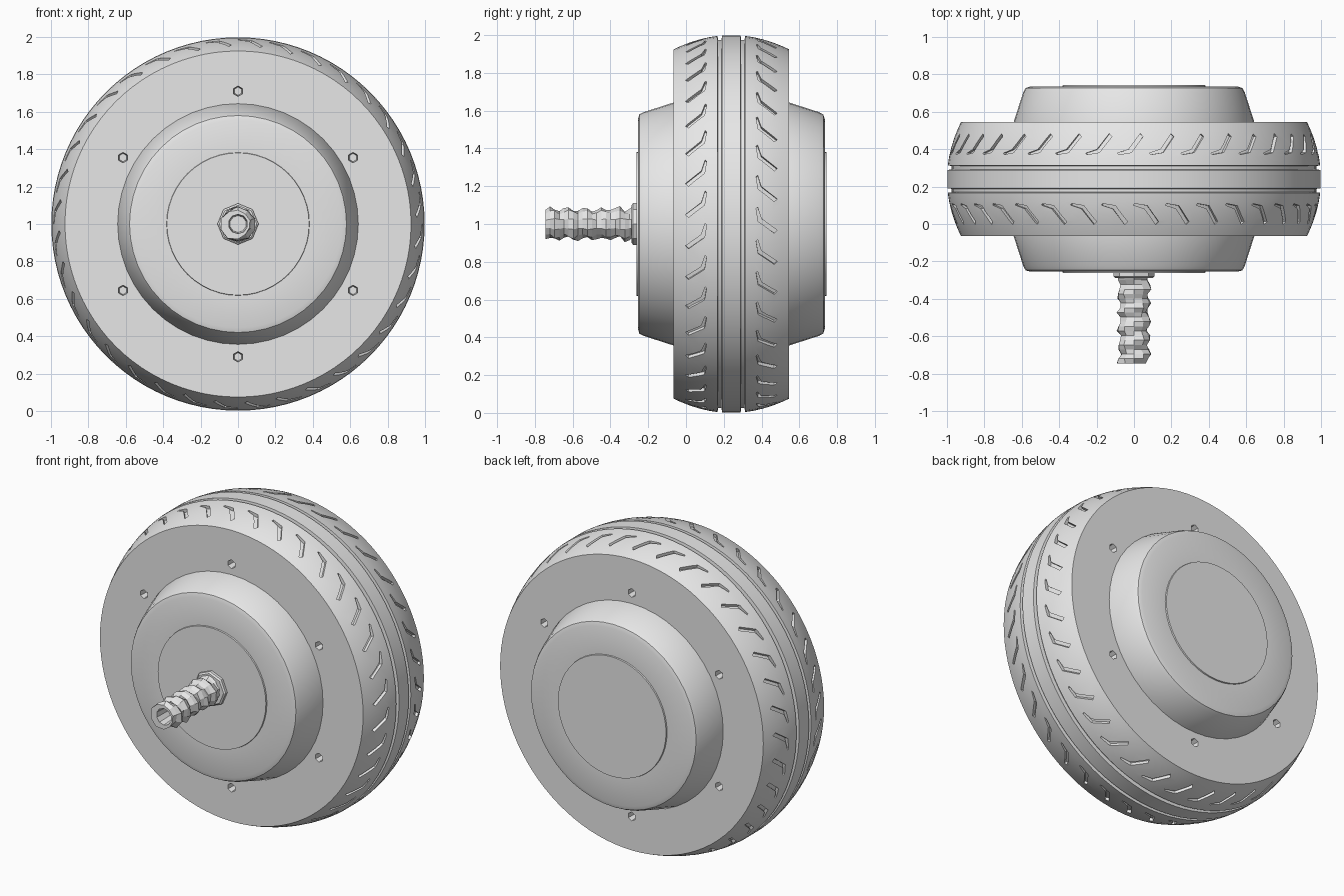
import bpy, bmesh, math, random
from mathutils import Vector, Matrix

random.seed(4)
if "Cube" in bpy.data.objects:
    bpy.data.objects.remove(bpy.data.objects["Cube"], do_unlink=True)

MID = 0.24      # middle of the wheel along the axle
HALF = 0.305    # half the tyre width
CENTRE = 1.0    # axle height

grey = bpy.data.materials.new("light grey")
grey.use_nodes = True
grey.diffuse_color = (0.8, 0.8, 0.8, 1)
grey.node_tree.nodes["Principled BSDF"].inputs["Base Color"].default_value = (0.8, 0.8, 0.8, 1)


def polar(r, angle, y):
    """Point around the axle; angle runs from the top towards +x."""
    return Vector((r * math.sin(angle), y, CENTRE + r * math.cos(angle)))


def finish(name, bm):
    bmesh.ops.remove_doubles(bm, verts=bm.verts, dist=1e-5)
    bmesh.ops.recalc_face_normals(bm, faces=bm.faces)
    mesh = bpy.data.meshes.new(name)
    bm.to_mesh(mesh)
    bm.free()
    mesh.materials.append(grey)
    ob = bpy.data.objects.new(name, mesh)
    bpy.context.collection.objects.link(ob)
    return ob


def lathe(name, profile, segs, closed=False, wobble=None):
    """Turn a profile of (radius, y) points around the axle."""
    bm = bmesh.new()
    rings = []
    for r, y in profile:
        ring = []
        for i in range(segs):
            a = math.tau * i / segs
            ring.append(bm.verts.new(polar(wobble(r, a, y) if wobble else r, a, y)))
        rings.append(ring)
    pairs = list(zip(rings, rings[1:]))
    if closed:
        pairs.append((rings[-1], rings[0]))
    for p, q in pairs:
        for i in range(segs):
            j = (i + 1) % segs
            bm.faces.new((p[i], p[j], q[j], q[i]))
    return finish(name, bm)


def select(ob):
    bpy.ops.object.select_all(action='DESELECT')
    ob.select_set(True)
    bpy.context.view_layer.objects.active = ob


def cut(ob, cutter):
    mod = ob.modifiers.new("cut", 'BOOLEAN')
    mod.operation = 'DIFFERENCE'
    mod.solver = 'EXACT'
    mod.object = cutter
    select(ob)
    bpy.ops.object.modifier_apply(modifier=mod.name)
    bpy.data.objects.remove(cutter, do_unlink=True)


def smooth(ob):
    select(ob)
    bpy.ops.object.shade_smooth_by_angle(angle=math.radians(30))


def crown(d):
    """Tyre radius at distance d from the middle."""
    return 1 - 0.075 * (d / HALF) ** 2


# Tyre: crowned tread with two grooves around it
half = [(0.55, HALF)]
half += [(crown(d), d) for d in (HALF, 0.27, 0.22, 0.17, 0.12, 0.073)]
half += [(0.975, 0.07), (0.975, 0.052), (0.998, 0.049)]
profile = [(r, MID + d) for r, d in half] + [(r, MID - d) for r, d in reversed(half)]
tyre = lathe("tyre", profile, 96, closed=True)

# Hooked tread cuts, mirrored on both shoulders
bm = bmesh.new()
COUNT = 36
hook = [(0.0, 0.135), (0.065, 0.15), (0.13, 0.235)]   # (around, from middle)
for side in (-1, 1):
    for k in range(COUNT):
        start = math.tau * (k + (0.5 if side > 0 else 0)) / COUNT
        sections = []
        for n, (s, d) in enumerate(hook):
            w = 0.008 if n else 0.004
            corners = []
            for ds, dd in ((-w, -w), (w, w)):
                dist = d - dd
                for depth in (-0.02, 0.03):
                    corners.append(bm.verts.new(
                        polar(crown(dist) + depth, start + s + ds, MID + side * dist)))
            sections.append([corners[0], corners[1], corners[3], corners[2]])
        for p, q in zip(sections, sections[1:]):
            for i in range(4):
                j = (i + 1) % 4
                bm.faces.new((p[i], p[j], q[j], q[i]))
        bm.faces.new(sections[0])
        bm.faces.new(sections[-1])
cut(tyre, finish("tread_cutter", bm))

# Six tapered bolt holes on each side face
bm = bmesh.new()
for side in (-1, 1):
    turn = Matrix.Rotation(side * math.pi / 2, 4, 'X')
    for k in range(6):
        spot = polar(0.71, math.tau * k / 6, MID + side * HALF)
        bmesh.ops.create_cone(bm, cap_ends=True, segments=6, radius1=0.034, radius2=0.022,
                              depth=0.1, matrix=Matrix.Translation(spot) @ turn)
cut(tyre, finish("bolt_cutter", bm))
smooth(tyre)

# Hub: tapered drum with a thin raised disc on each face
half = [(0, 0.503), (0.38, 0.503), (0.382, 0.495), (0.555, 0.495),
        (0.58, 0.487), (0.592, 0.465), (0.645, HALF - 0.005)]
profile = [(r, MID + d) for r, d in half] + [(r, MID - d) for r, d in reversed(half)]
smooth(lathe("hub", profile, 48))

# Nut at the foot of the axle
lathe("axle_nut", [(0, -0.25), (0.11, -0.25), (0.11, -0.28), (0.1, -0.288), (0, -0.288)], 8)


# Axle: coarse screw thread with a hollow end
def thread(r, angle, y):
    if r < 0.07:
        return r
    return r + 0.012 * math.cos(math.tau * y / 0.09 - angle) + random.uniform(-0.007, 0.007)


STEPS = 20
profile = [(0, -0.62), (0.045, -0.62), (0.052, -0.745)]
profile += [(0.08, -0.745 + 0.495 * i / STEPS) for i in range(STEPS + 1)]
profile += [(0, -0.25)]
lathe("threaded_axle", profile, 10, wobble=thread)
